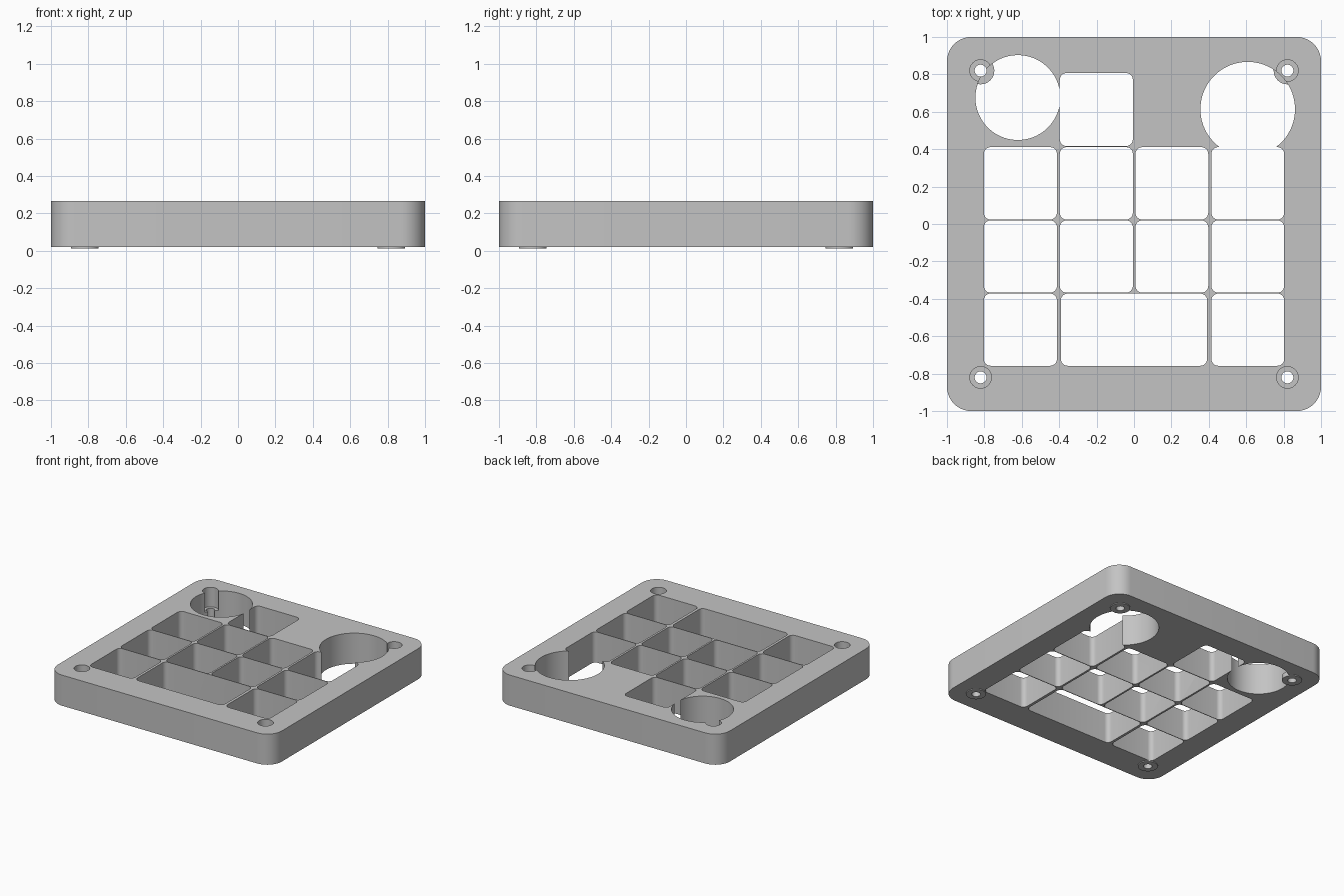
import bpy, bmesh, math

cube = bpy.data.objects.get("Cube")
if cube:
    bpy.data.objects.remove(cube, do_unlink=True)

BOTTOM, TOP = 0.02, 0.267

grey = bpy.data.materials.new("plain grey")
grey.use_nodes = True
colour = (0.55, 0.55, 0.55, 1)
grey.diffuse_color = colour
grey.node_tree.nodes["Principled BSDF"].inputs["Base Color"].default_value = colour


def prism(name, outline, z0, z1):
    """Upright solid over a flat outline."""
    bm = bmesh.new()
    face = bm.faces.new([bm.verts.new((x, y, z0)) for x, y in outline])
    up = bmesh.ops.extrude_face_region(bm, geom=[face])["geom"]
    bmesh.ops.translate(bm, vec=(0, 0, z1 - z0),
                        verts=[v for v in up if isinstance(v, bmesh.types.BMVert)])
    bmesh.ops.recalc_face_normals(bm, faces=bm.faces)
    mesh = bpy.data.meshes.new(name)
    bm.to_mesh(mesh)
    bm.free()
    mesh.materials.append(grey)
    ob = bpy.data.objects.new(name, mesh)
    bpy.context.collection.objects.link(ob)
    return ob


def rounded(x0, x1, y0, y1, r, steps=6):
    """Rounded rectangle outline."""
    pts = []
    corners = [(x1 - r, y1 - r), (x0 + r, y1 - r), (x0 + r, y0 + r), (x1 - r, y0 + r)]
    for i, (cx, cy) in enumerate(corners):
        for s in range(steps + 1):
            a = math.pi / 2 * (i + s / steps)
            pts.append((cx + r * math.cos(a), cy + r * math.sin(a)))
    return pts


def circle(cx, cy, r, n=64):
    turn = math.tau / n
    return [(cx + r * math.cos((i + 0.5) * turn), cy + r * math.sin((i + 0.5) * turn))
            for i in range(n)]


def combine(ob, outline, z0, z1, operation="DIFFERENCE"):
    """Cut away or add a prism."""
    tool = prism("tool", outline, z0, z1)
    tool.hide_render = True
    mod = ob.modifiers.new("shape", "BOOLEAN")
    mod.operation, mod.solver, mod.object = operation, "EXACT", tool
    graph = bpy.context.evaluated_depsgraph_get()
    mesh = bpy.data.meshes.new_from_object(ob.evaluated_get(graph))
    ob.modifiers.clear()
    ob.data = mesh
    bpy.data.objects.remove(tool, do_unlink=True)


# Case body
case = prism("case_frame", rounded(-1, 1, -1, 1, 0.13, 10), BOTTOM, TOP)

# Square pockets: columns and rows of the grid
columns = [(-0.803, -0.412), (-0.397, -0.006), (0.008, 0.397), (0.414, 0.803)]
rows = [(0.024, 0.411), (-0.367, 0.019), (-0.758, -0.372)]
pockets = [(*c, *r) for r in rows[:2] for c in columns]
pockets += [(*columns[0], *rows[2]), (*columns[3], *rows[2])]
pockets += [(-0.391, 0.391, *rows[2])]             # wide pocket
pockets += [(*columns[1], 0.417, 0.807)]           # upper pocket
for p in pockets:
    combine(case, rounded(*p, 0.036), -1, 1)

# Round openings
combine(case, circle(-0.621, 0.676, 0.227), -1, 1)
combine(case, circle(0.608, 0.614, 0.253), -1, 1)

# Corner feet with stepped screw holes
for x in (-0.82, 0.82):
    for y in (-0.82, 0.82):
        combine(case, circle(x, y, 0.073, 48), 0.013, 0.05, "UNION")
        combine(case, circle(x, y, 0.058, 48), 0.11, 1)
        combine(case, circle(x, y, 0.032, 32), -1, 1)

bpy.ops.object.select_all(action="DESELECT")
case.select_set(True)
bpy.context.view_layer.objects.active = case
bpy.ops.object.shade_smooth_by_angle(angle=math.radians(30))
